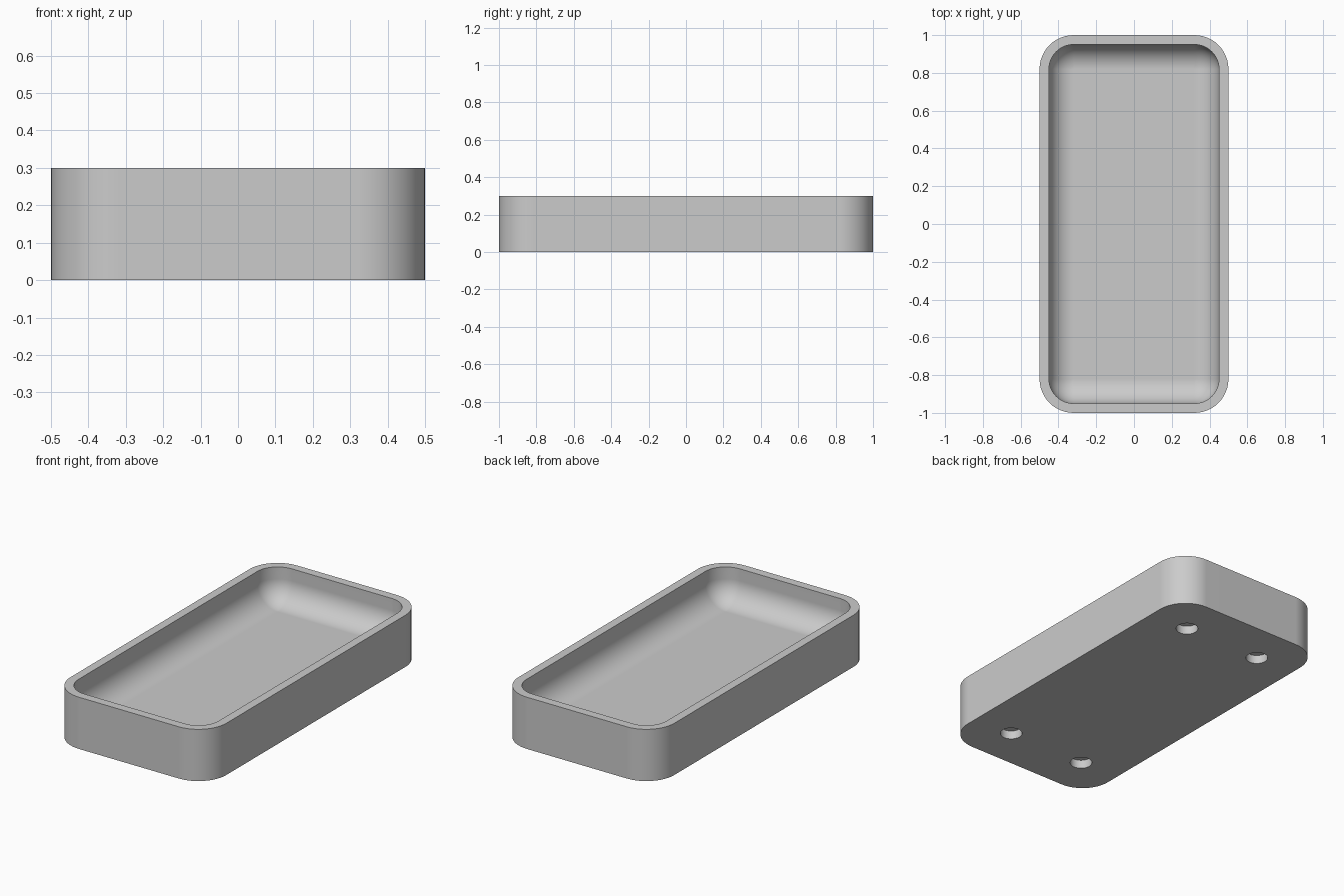
import bpy, bmesh, math

if "Cube" in bpy.data.objects:
    bpy.data.objects.remove(bpy.data.objects["Cube"], do_unlink=True)

HALF_X, HALF_Y, HEIGHT = 0.5, 1.0, 0.3
CORNER, WALL, FLOOR = 0.18, 0.05, 0.1
FILLET = CORNER - WALL          # inner corners blend into the floor as sphere parts
STEPS = 12

grey = bpy.data.materials.new("light_grey")
grey.use_nodes = True
grey.diffuse_color = (0.6, 0.6, 0.6, 1)
grey.node_tree.nodes["Principled BSDF"].inputs["Base Color"].default_value = (0.6, 0.6, 0.6, 1)


def ring(bm, inset, z):
    """Rounded rectangle of vertices, moved inward by inset."""
    r = max(CORNER - inset, 0)
    verts = []
    for k, (sx, sy) in enumerate([(1, 1), (-1, 1), (-1, -1), (1, -1)]):
        for i in range(STEPS + 1):
            a = math.pi / 2 * (k + i / STEPS)
            verts.append(bm.verts.new((sx * (HALF_X - CORNER) + r * math.cos(a),
                                       sy * (HALF_Y - CORNER) + r * math.sin(a), z)))
    return verts


# Tray shell: outside wall, rim, inside wall, rounded fillet, floor
profile = [(0, 0), (0, HEIGHT), (WALL, HEIGHT)]
for i in range(STEPS + 1):
    t = math.pi / 2 * i / STEPS
    profile.append((WALL + FILLET * (1 - math.cos(t)), FLOOR + FILLET * (1 - math.sin(t))))

bm = bmesh.new()
rings = [ring(bm, inset, z) for inset, z in profile]
for low, high in zip(rings, rings[1:]):
    n = len(low)
    for i in range(n):
        j = (i + 1) % n
        bm.faces.new((low[i], low[j], high[j], high[i]))
bm.faces.new(list(reversed(rings[0])))
bm.faces.new(rings[-1])
bmesh.ops.remove_doubles(bm, verts=bm.verts, dist=1e-5)
bmesh.ops.recalc_face_normals(bm, faces=bm.faces)
mesh = bpy.data.meshes.new("tray")
bm.to_mesh(mesh)
bm.free()
tray = bpy.data.objects.new("tray", mesh)
bpy.context.collection.objects.link(tray)
mesh.materials.append(grey)

# Four shallow round sockets in the underside
bpy.ops.object.select_all(action='DESELECT')
bpy.context.view_layer.objects.active = tray
tray.select_set(True)
for x in (-0.25, 0.25):
    for y in (-0.75, 0.75):
        bpy.ops.mesh.primitive_cylinder_add(vertices=40, radius=0.06, depth=0.1, location=(x, y, 0))
        cutter = bpy.context.object
        cutter.name = "socket_cutter"
        cutter.hide_render = True
        cutter.data.materials.append(grey)
        cut = tray.modifiers.new("socket", 'BOOLEAN')
        cut.operation = 'DIFFERENCE'
        cut.solver = 'EXACT'
        cut.object = cutter
        bpy.context.view_layer.objects.active = tray
        bpy.ops.object.modifier_apply(modifier=cut.name)
        bpy.data.objects.remove(cutter, do_unlink=True)

# Smooth corners and fillet, crisp rim and base, flat planes kept flat
tray.select_set(True)
bpy.context.view_layer.objects.active = tray
bpy.ops.object.shade_smooth_by_angle(angle=math.radians(35))
weighted = tray.modifiers.new("flat_planes", 'WEIGHTED_NORMAL')
weighted.keep_sharp = True
